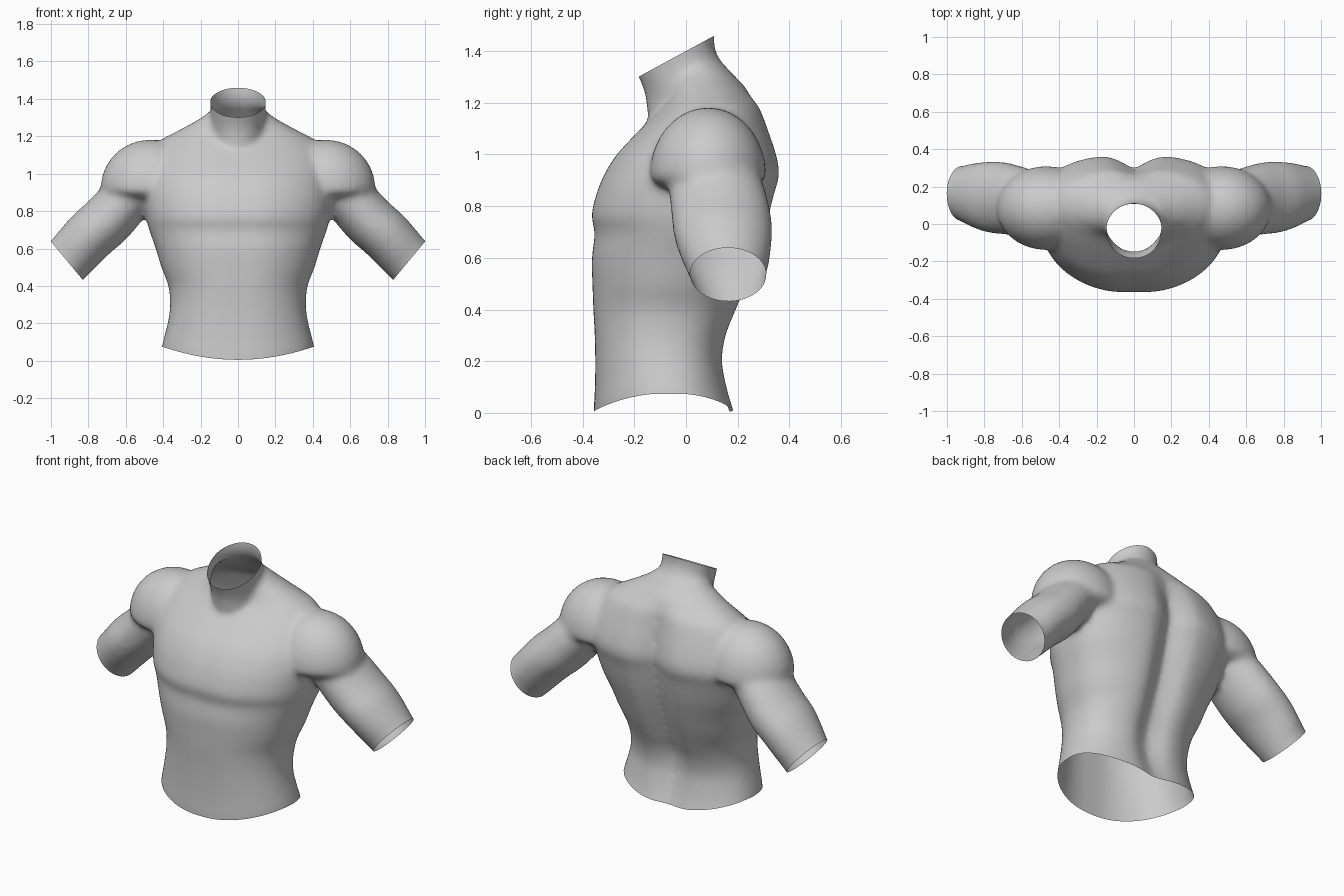
import bpy, bmesh, math
from mathutils import Vector

if "Cube" in bpy.data.objects:
    bpy.data.objects.remove(bpy.data.objects["Cube"])

SIDES = 64
bm = bmesh.new()


def refine(rows, steps=4):
    """Catmull-Rom interpolation between section rows."""
    out = []
    for i in range(len(rows) - 1):
        a, b, c, d = (rows[min(max(i + k, 0), len(rows) - 1)] for k in (-1, 0, 1, 2))
        for s in range(steps):
            t = s / steps
            out.append([0.5 * (2 * q + (r - p) * t + (2 * p - 5 * q + 4 * r - w) * t * t
                               + (3 * q - p - 3 * r + w) * t ** 3)
                        for p, q, r, w in zip(a, b, c, d)])
    return out + [list(rows[-1])]


def loft(rings):
    """Closed skin over a list of point rings."""
    vs = [[bm.verts.new(p) for p in ring] for ring in rings]
    for a, b in zip(vs, vs[1:]):
        for i in range(SIDES):
            j = (i + 1) % SIDES
            bm.faces.new((a[i], a[j], b[j], b[i]))
    bm.faces.new(vs[0][::-1])
    bm.faces.new(vs[-1])


def body_ring(z, w, yf, yb, groove=0.0, boxy=2.0):
    """Horizontal section with a spine groove and a shallow breastbone line."""
    yc = yf + (yb - yf) * 0.53
    pts = []
    for i in range(SIDES):
        a = 2 * math.pi * i / SIDES
        c, s = math.cos(a), math.sin(a)
        n = boxy if s > 0 else 2.1
        x = w * math.copysign(abs(c) ** (2 / n), c)
        h = math.copysign(abs(s) ** (2 / n), s)
        y = yc + h * ((yb - yc) if s > 0 else (yc - yf))
        dip = math.exp(-(x / 0.085) ** 2)
        y -= groove * dip if s > 0 else -0.12 * groove * dip
        pts.append((x, y, z))
    return pts


# Trunk: height, half width, front, back, spine groove, back boxiness
trunk = [
    (-0.10, 0.42, -0.36, 0.23, 0.02, 2.3),
    (0.02, 0.405, -0.36, 0.19, 0.03, 2.3),
    (0.10, 0.39, -0.357, 0.168, 0.04, 2.4),
    (0.20, 0.372, -0.357, 0.152, 0.05, 2.5),
    (0.30, 0.363, -0.36, 0.168, 0.06, 2.5),
    (0.40, 0.372, -0.366, 0.21, 0.065, 2.4),
    (0.50, 0.41, -0.37, 0.25, 0.07, 2.4),
    (0.60, 0.44, -0.372, 0.285, 0.07, 2.4),
    (0.70, 0.475, -0.36, 0.315, 0.07, 2.5),
    (0.76, 0.49, -0.374, 0.33, 0.07, 2.6),
    (0.85, 0.505, -0.353, 0.35, 0.07, 2.7),
    (0.92, 0.51, -0.325, 0.37, 0.075, 2.7),
    (1.00, 0.50, -0.275, 0.358, 0.07, 2.6),
    (1.10, 0.47, -0.18, 0.325, 0.05, 2.4),
    (1.18, 0.41, -0.10, 0.295, 0.03, 2.2),
    (1.22, 0.34, -0.075, 0.265, 0.015, 2.0),
    (1.26, 0.265, -0.065, 0.23, 0.0, 2.0),
    (1.30, 0.195, -0.06, 0.192, 0.0, 2.0),
    (1.34, 0.145, -0.05, 0.155, 0.0, 2.0),
]
loft([body_ring(*r) for r in refine(trunk)])

# Neck column: height, half width, front, back
neck = [
    (1.00, 0.13, -0.10, 0.20),
    (1.14, 0.14, -0.145, 0.20),
    (1.24, 0.147, -0.16, 0.20),
    (1.34, 0.146, -0.20, 0.148),
    (1.42, 0.152, -0.215, 0.11),
    (1.56, 0.155, -0.22, 0.12),
]
loft([body_ring(*r) for r in refine(neck)])

# Upper arm: centre x, y, z, radius across, radius in y
arm = [
    (0.50, 0.10, 0.96, 0.12, 0.17),
    (0.60, 0.12, 0.86, 0.138, 0.185),
    (0.70, 0.138, 0.75, 0.143, 0.193),
    (0.785, 0.145, 0.675, 0.142, 0.188),
    (0.86, 0.155, 0.595, 0.138, 0.168),
    (0.915, 0.163, 0.535, 0.135, 0.148),
    (1.00, 0.175, 0.45, 0.133, 0.142),
]
for side in (1, -1):
    rings = []
    for x, y, z, r, ry in refine(arm):
        ring = []
        for i in range(SIDES):
            a = 2 * math.pi * i / SIDES
            u = r * math.cos(a)
            ring.append((side * (x + 0.7 * u), y + ry * math.sin(a), z + 0.714 * u))
        rings.append(ring)
    loft(rings)
    # Shoulder cap: domed above, flattened below
    ball = bmesh.ops.create_uvsphere(bm, u_segments=48, v_segments=32, radius=1)
    for v in ball["verts"]:
        p = v.co
        v.co = Vector((side * 0.47 + 0.265 * p.x, 0.085 + 0.225 * p.y,
                       0.92 + p.z * (0.262 if p.z > 0 else 0.075)))

bmesh.ops.recalc_face_normals(bm, faces=bm.faces)
mesh = bpy.data.meshes.new("torso")
bm.to_mesh(mesh)
bm.free()
torso = bpy.data.objects.new("torso", mesh)
bpy.context.collection.objects.link(torso)
bpy.context.view_layer.objects.active = torso
torso.select_set(True)

# Fuse the parts into one skin and soften the joints
fuse = torso.modifiers.new("fuse", 'REMESH')
fuse.mode = 'VOXEL'
fuse.voxel_size = 0.016
soft = torso.modifiers.new("soften", 'SMOOTH')
soft.factor = 0.5
soft.iterations = 12
for name in ("fuse", "soften"):
    bpy.ops.object.modifier_apply(modifier=name)

# Open the waist, neck and arm ends
bm = bmesh.new()
bm.from_mesh(torso.data)
cuts = [
    ((0, 0, 0.005), (0, 0, -1)),
    ((0, -0.185, 1.30), (0, -0.16, 0.295)),
    ((0.915, 0, 0.535), (0.77, 0, -0.64)),
    ((-0.915, 0, 0.535), (-0.77, 0, -0.64)),
]
for co, no in cuts:
    geom = bm.verts[:] + bm.edges[:] + bm.faces[:]
    bmesh.ops.bisect_plane(bm, geom=geom, dist=1e-5, plane_co=co,
                           plane_no=Vector(no).normalized(), clear_outer=True)

# Arch the waist opening up toward the hips
for v in bm.verts:
    if v.co.z < 0.3:
        v.co.z += 0.07 * min(1, (v.co.x / 0.4) ** 2) * (1 - v.co.z / 0.3)
bm.to_mesh(torso.data)
bm.free()

# Plain grey surface
grey = bpy.data.materials.new("grey")
grey.diffuse_color = (0.6, 0.6, 0.6, 1)
grey.use_nodes = True
grey.node_tree.nodes["Principled BSDF"].inputs["Base Color"].default_value = grey.diffuse_color
torso.data.materials.clear()
torso.data.materials.append(grey)
for p in torso.data.polygons:
    p.material_index = 0
bpy.ops.object.shade_smooth_by_angle(angle=math.radians(60))
